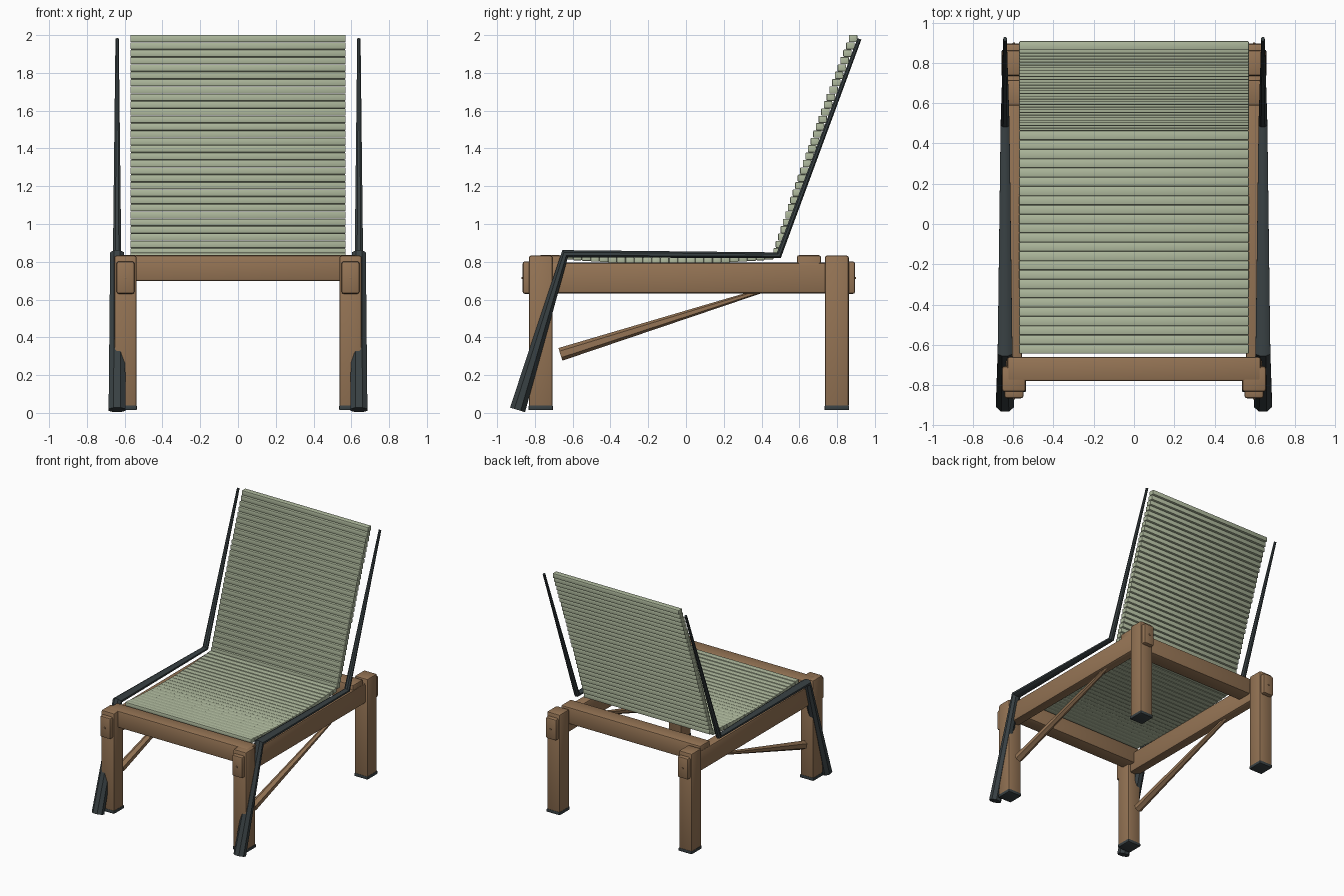
import bpy
import bmesh
from math import cos, sin, pi
from mathutils import Vector

cube = bpy.data.objects.get("Cube")
if cube:
    bpy.data.objects.remove(cube, do_unlink=True)


def make_material(name, rgb):
    mat = bpy.data.materials.new(name)
    mat.use_nodes = True
    mat.diffuse_color = (*rgb, 1)
    mat.node_tree.nodes["Principled BSDF"].inputs["Base Color"].default_value = (*rgb, 1)
    return mat


wood = make_material("warm wood", (0.30, 0.175, 0.09))
steel = make_material("dark steel", (0.04, 0.052, 0.056))
canvas = make_material("sage green", (0.43, 0.49, 0.34))


def finish(name, bm, mat):
    bmesh.ops.recalc_face_normals(bm, faces=bm.faces)
    mesh = bpy.data.meshes.new(name)
    bm.to_mesh(mesh)
    bm.free()
    mesh.materials.append(mat)
    obj = bpy.data.objects.new(name, mesh)
    bpy.context.collection.objects.link(obj)
    return obj


def box(name, low, high, mat, bevel=0.012):
    """Box between two corners, with rounded edges."""
    low, high = Vector(low), Vector(high)
    bm = bmesh.new()
    bmesh.ops.create_cube(bm, size=1)
    bmesh.ops.scale(bm, vec=high - low, verts=bm.verts)
    bmesh.ops.translate(bm, vec=(low + high) / 2, verts=bm.verts)
    if bevel:
        bmesh.ops.bevel(bm, geom=bm.edges[:], offset=bevel, segments=2,
                        profile=0.5, affect='EDGES')
    return finish(name, bm, mat)


def tapered_bar(name, x, stations, mat, sides=8):
    """Sweep an oval through (y, z, width, thickness), mitred at the bends."""
    bm = bmesh.new()
    points = [Vector((0, s[0], s[1])) for s in stations]
    rings = []
    for i, (y, z, width, thick) in enumerate(stations):
        before = (points[i] - points[max(i - 1, 0)]).normalized()
        after = (points[min(i + 1, len(points) - 1)] - points[i]).normalized()
        tangent = (before + after).normalized()
        normal = Vector((0, -tangent.z, tangent.y))
        stretch = 1 / max(tangent.dot(before), tangent.dot(after))
        ring = []
        for k in range(sides):
            a = 2 * pi * (k + 0.5) / sides
            offset = normal * (sin(a) * thick / 2 * stretch)
            offset.x = cos(a) * width / 2
            ring.append(bm.verts.new(Vector((x, y, z)) + offset * 1.06))
        rings.append(ring)
    for a, b in zip(rings, rings[1:]):
        for k in range(sides):
            n = (k + 1) % sides
            bm.faces.new((a[k], a[n], b[n], b[k]))
    bm.faces.new(rings[0])
    bm.faces.new(rings[-1])
    return finish(name, bm, mat)


# Wooden side frames, mirrored left and right
for side, s in (("left", 1), ("right", -1)):
    def side_box(name, x, y, z, mat, bevel=0.012):
        xs = sorted((s * x[0], s * x[1]))
        box(f"{side}_{name}", (xs[0], y[0], z[0]), (xs[1], y[1], z[1]), mat, bevel)

    for end, y0, y1 in (("front", -0.832, -0.706), ("rear", 0.735, 0.862)):
        side_box(f"{end}_leg", (0.537, 0.655), (y0, y1), (0.03, 0.833), wood)
        side_box(f"{end}_foot_cap", (0.535, 0.657), (y0 - 0.002, y1 + 0.002),
                 (0.014, 0.04), steel, 0.006)
    side_box("rail", (0.555, 0.635), (-0.8, 0.83), (0.633, 0.795), wood)

    # Rail ends that pass through the legs, each with a small peg
    for end, y0, y1, peg in (("front", -0.865, -0.8, -0.867), ("rear", 0.82, 0.895, 0.897)):
        side_box(f"{end}_tenon", (0.548, 0.643), (y0, y1), (0.63, 0.802), wood)
        side_box(f"{end}_peg", (0.59, 0.602), (peg - 0.004, peg + 0.004),
                 (0.708, 0.72), wood, 0.002)

    # Diagonal brace under the rail
    tapered_bar(f"{side}_brace", s * 0.597,
                [(-0.665, 0.31, 0.065, 0.066), (0.48, 0.672, 0.03, 0.02)], wood, 6)

    # Bent steel bar: splayed leg, seat edge and backrest upright
    tapered_bar(f"{side}_bent_bar", s * 0.64,
                [(-0.892, 0.016, 0.092, 0.085), (-0.64, 0.842, 0.075, 0.04),
                 (0.492, 0.835, 0.045, 0.03), (0.918, 1.98, 0.018, 0.022)], steel)

# Cross rails lapped over the side frames
box("front_cross_rail", (-0.63, -0.78, 0.698), (0.63, -0.66, 0.835), wood)
box("rear_cross_rail", (-0.63, 0.587, 0.698), (0.63, 0.715, 0.835), wood)


def slat(name, y, z, depth, height):
    box(name, (-0.57, y - depth / 2, z - height / 2),
        (0.57, y + depth / 2, z + height / 2), canvas, 0.005)


# Sagging seat slats
seat_count = 24
for i in range(seat_count):
    t = 2 * i / (seat_count - 1) - 1
    slat(f"seat_slat_{i + 1}", -0.09 + 0.53 * t, 0.805 + 0.025 * t * t, 0.046, 0.036)

# Stepped backrest slats, bowed slightly forward
back_count = 30
for i in range(back_count):
    t = i / (back_count - 1)
    slat(f"back_slat_{i + 1}", 0.485 + 0.4 * t - 0.04 * t * (1 - t),
         0.853 + 1.129 * t, 0.045, 0.038)

# Smooth the rounded edges while keeping the flats crisp
bpy.ops.object.select_all(action='DESELECT')
for obj in bpy.context.scene.objects:
    if obj.type == 'MESH':
        obj.select_set(True)
        bpy.context.view_layer.objects.active = obj
bpy.ops.object.shade_smooth_by_angle(angle=0.6)
